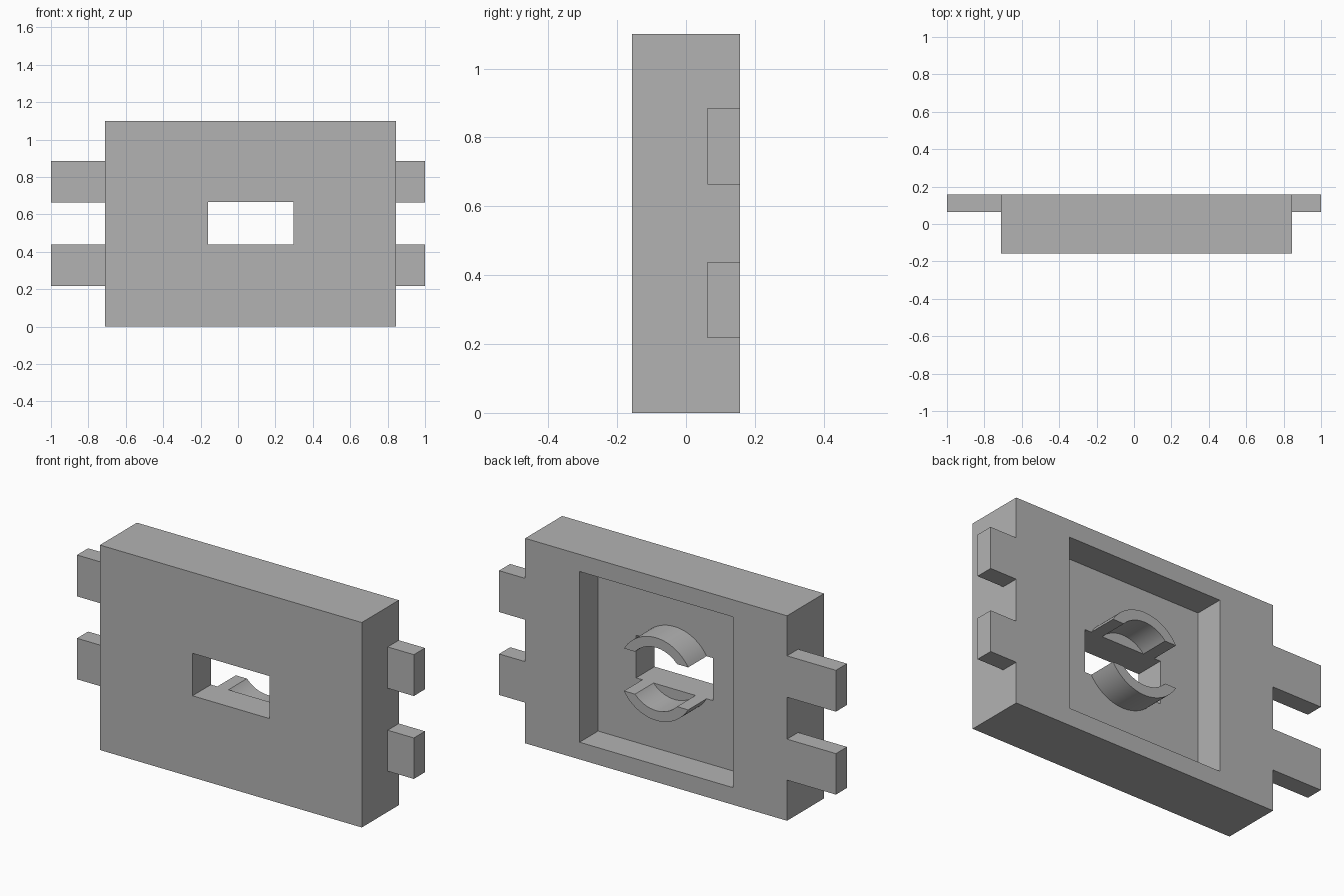
import bpy, bmesh, math

if "Cube" in bpy.data.objects:
    bpy.data.objects.remove(bpy.data.objects["Cube"])

grey = bpy.data.materials.new("plain grey")
grey.use_nodes = True
grey.diffuse_color = (0.45, 0.45, 0.45, 1)
grey.node_tree.nodes["Principled BSDF"].inputs["Base Color"].default_value = grey.diffuse_color

FRONT, FLOOR, BACK = -0.157, 0.0, 0.157
LEFT, RIGHT, HEIGHT = -0.71, 0.845, 1.1
CX, CZ = 0.068, 0.552          # centre of the window and clip
HALF_W, HALF_H = 0.228, 0.114  # window half size


def finish(bm, name):
    bmesh.ops.recalc_face_normals(bm, faces=bm.faces)
    mesh = bpy.data.meshes.new(name)
    bm.to_mesh(mesh)
    bm.free()
    mesh.materials.append(grey)
    obj = bpy.data.objects.new(name, mesh)
    bpy.context.collection.objects.link(obj)
    return obj


def bridge_rings(bm, rings, closed):
    """Join matching vertex rings with quads; closed rings wrap round."""
    for a, b in zip(rings, rings[1:] + rings[:1]):
        n = len(a)
        for i in range(n if closed else n - 1):
            j = (i + 1) % n
            bm.faces.new((a[i], a[j], b[j], b[i]))


# Plate: rectangles joined in a loop form the window, recess and outside
def make_plate():
    bm = bmesh.new()
    outer = (LEFT, RIGHT, 0, HEIGHT)
    window = (CX - HALF_W, CX + HALF_W, CZ - HALF_H, CZ + HALF_H)
    recess = (-0.388, 0.522, 0.092, 1.008)
    rings = []
    for (x0, x1, z0, z1), y in ((outer, FRONT), (window, FRONT), (window, FLOOR),
                                (recess, FLOOR), (recess, BACK), (outer, BACK)):
        corners = ((x0, z0), (x1, z0), (x1, z1), (x0, z1))
        rings.append([bm.verts.new((x, y, z)) for x, z in corners])
    bridge_rings(bm, rings, True)
    finish(bm, "plate")


# Tabs: blocks on both ends, flush with the back
def make_tab(name, x0, x1, z0, z1):
    bm = bmesh.new()
    bmesh.ops.create_cube(bm, size=1)
    y0 = 0.063
    bmesh.ops.scale(bm, vec=(x1 - x0, BACK - y0, z1 - z0), verts=bm.verts)
    bmesh.ops.translate(bm, vec=((x0 + x1) / 2, (y0 + BACK) / 2, (z0 + z1) / 2), verts=bm.verts)
    finish(bm, name)


# Clip arcs: ring slices cut flat level with the window edges
def make_arc(name, side, r_out=0.222, r_in=0.169, steps=32):
    bm = bmesh.new()
    rings = []
    for r, y in ((r_out, FLOOR - 0.002), (r_out, BACK), (r_in, BACK), (r_in, FLOOR - 0.002)):
        start = math.asin(HALF_H / r)
        sweep = math.pi - 2 * start
        angles = [start + sweep * i / steps for i in range(steps + 1)]
        rings.append([bm.verts.new((CX + r * math.cos(a), y, CZ + side * r * math.sin(a)))
                      for a in angles])
    bridge_rings(bm, rings, False)
    for end in (0, -1):
        bm.faces.new([ring[end] for ring in rings])
    obj = finish(bm, name)
    bpy.ops.object.select_all(action="DESELECT")
    obj.select_set(True)
    bpy.context.view_layer.objects.active = obj
    bpy.ops.object.shade_smooth_by_angle(angle=math.radians(30))


make_plate()
for level, z0, z1 in (("lower", 0.218, 0.438), ("upper", 0.663, 0.885)):
    make_tab(level + "_right_tab", -1, LEFT, z0, z1)
    make_tab(level + "_left_tab", RIGHT, 1, z0, z1)
make_arc("upper_clip_arc", 1)
make_arc("lower_clip_arc", -1)
